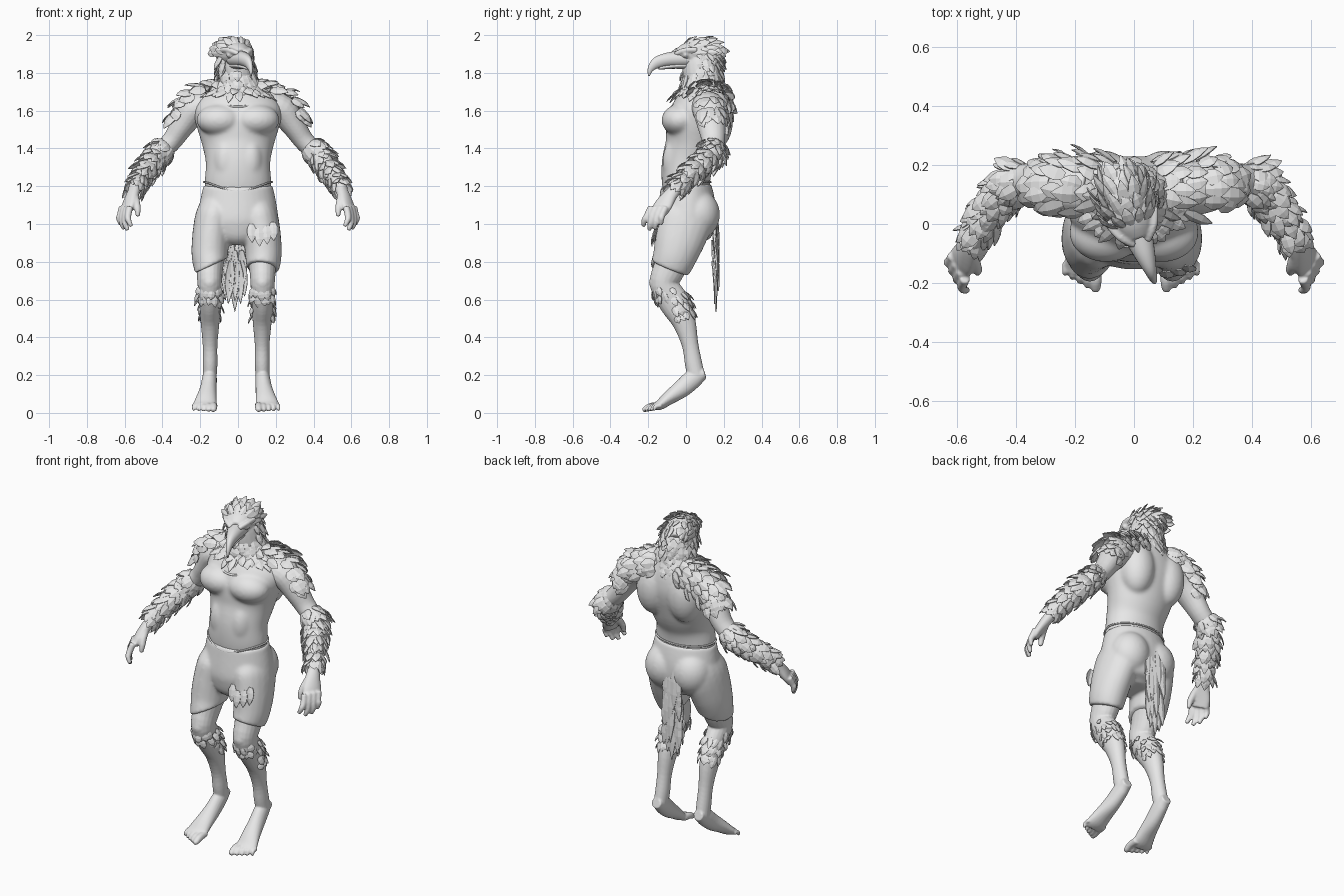
import bpy, bmesh, math, random
from mathutils import Vector, Matrix

random.seed(4)
if "Cube" in bpy.data.objects:
    bpy.data.objects.remove(bpy.data.objects["Cube"])

grey = bpy.data.materials.new("plain grey")
grey.use_nodes = True
grey.diffuse_color = (0.8, 0.8, 0.8, 1)
grey.node_tree.nodes["Principled BSDF"].inputs["Base Color"].default_value = (0.8, 0.8, 0.8, 1)

X, Y, Z = Vector((1, 0, 0)), Vector((0, 1, 0)), Vector((0, 0, 1))


def finish(name, bm, voxel=0, soften=4, thick=0, smooth=True):
    if not thick:
        bmesh.ops.recalc_face_normals(bm, faces=bm.faces)
    mesh = bpy.data.meshes.new(name)
    bm.to_mesh(mesh)
    bm.free()
    ob = bpy.data.objects.new(name, mesh)
    bpy.context.collection.objects.link(ob)
    mesh.materials.append(grey)
    for p in mesh.polygons:
        p.use_smooth = smooth
    if voxel:
        m = ob.modifiers.new("merge", 'REMESH')
        m.mode, m.voxel_size, m.use_smooth_shade = 'VOXEL', voxel, True
        m = ob.modifiers.new("soften", 'SMOOTH')
        m.factor, m.iterations = 0.5, soften
    if thick:
        m = ob.modifiers.new("thickness", 'SOLIDIFY')
        m.thickness = thick


def frames(rings, ref, steps=4):
    """Smooth path of (centre, axis a, axis b) from rings of x, y, z, ra, rb."""
    v = [Vector(r) for r in rings]
    pts = []
    for i in range(len(v) - 1):
        p0, p1, p2, p3 = v[max(i - 1, 0)], v[i], v[i + 1], v[min(i + 2, len(v) - 1)]
        for k in range(steps):
            t = k / steps
            pts.append(p1 + ((p2 - p0) * t + (2 * p0 - 5 * p1 + 4 * p2 - p3) * t * t
                             + (3 * p1 - p0 - 3 * p2 + p3) * t ** 3) / 2)
    pts.append(v[-1])
    out = []
    for i, p in enumerate(pts):
        tan = (pts[min(i + 1, len(pts) - 1)] - pts[max(i - 1, 0)]).to_3d().normalized()
        a = (ref - tan * ref.dot(tan)).normalized()
        out.append((p.to_3d(), a * p[3], tan.cross(a) * p[4]))
    return out


def on_ring(fr, ang):
    return fr[0] + fr[1] * math.cos(ang) + fr[2] * math.sin(ang)


def tube(bm, rings, ref=X, n=20):
    loops = [[bm.verts.new(on_ring(f, k * math.tau / n)) for k in range(n)]
             for f in frames(rings, ref)]
    for a, b in zip(loops, loops[1:]):
        for k in range(n):
            bm.faces.new((a[k], a[(k + 1) % n], b[(k + 1) % n], b[k]))
    bm.faces.new(loops[0])
    bm.faces.new(loops[-1])


def blob(bm, pos, size):
    bmesh.ops.create_uvsphere(bm, u_segments=24, v_segments=14, radius=1,
                              matrix=Matrix.Translation(pos) @ Matrix.Diagonal((*size, 1)))


def feather(bm, pos, along, normal, length, width):
    along = along.normalized()
    side = along.cross(normal).normalized()
    up = side.cross(along)
    rows = []
    for u, w in ((0, .25), (.3, .5), (.62, .45), (.85, .22), (1, .02)):
        mid = pos + along * u * length + up * width * .25 * math.sin(u * 2.6)
        rows.append([bm.verts.new(mid + side * w * width * s - up * abs(s) * w * width * .25)
                     for s in (-1, 0, 1)])
    for a, b in zip(rows, rows[1:]):
        for k in (0, 1):
            bm.faces.new((a[k], a[k + 1], b[k + 1], b[k]))


def plumage(bm, rings, ref, rows, count, length, width, lift=.25, keep=lambda p, n: True):
    fr = frames(rings, ref, 8)
    for r in range(rows):
        i = int(r / rows * (len(fr) - 2))
        for k in range(count):
            ang = (k + r % 2 / 2 + random.uniform(-.25, .25)) * math.tau / count
            p = on_ring(fr[i], ang)
            n = (p - fr[i][0]).normalized()
            if keep(p, n):
                flow = (on_ring(fr[i + 1], ang) - p).normalized()
                turn = fr[i][1].normalized() * random.uniform(-.25, .25)
                feather(bm, p, flow + n * (lift + random.uniform(-.12, .15)) + turn, n,
                        length * random.uniform(.75, 1.2), width * random.uniform(.85, 1.15))


def flip(rings, s, dx=0):
    return [(r[0] * s + dx, *r[1:]) for r in rings]


SIDES = ((1, 0), (-1, -.02))
ARM = [(.16, .115, 1.62, .09, .085), (.235, .125, 1.6, .09, .082), (.295, .135, 1.52, .075, .064),
       (.35, .145, 1.44, .062, .054), (.415, .135, 1.375, .056, .052), (.465, .075, 1.31, .05, .05),
       (.515, 0, 1.24, .042, .042), (.55, -.06, 1.18, .034, .034)]
LEG = [(.12, -.03, .9, .085, .1), (.13, -.09, .76, .07, .085), (.13, -.115, .68, .064, .076),
       (.13, -.06, .58, .058, .08), (.128, -.01, .48, .05, .062), (.128, .022, .36, .039, .044),
       (.128, .04, .26, .039, .046), (.13, .055, .19, .037, .046)]
FOOT = [(.13, .1, .21, .03, .028), (.13, .05, .19, .038, .05), (.137, -.02, .13, .044, .048),
        (.147, -.09, .08, .054, .037), (.155, -.135, .045, .062, .028), (.158, -.165, .032, .06, .02)]

# Torso in a close fitting vest, with chest, back and rib muscles
bm = bmesh.new()
tube(bm, [(0, .01, 1.14, .17, .122), (0, 0, 1.22, .177, .128), (0, .008, 1.32, .17, .137),
          (0, .04, 1.42, .19, .15), (0, .058, 1.52, .22, .162), (0, .08, 1.6, .235, .155),
          (0, .095, 1.67, .19, .13), (0, .1, 1.73, .11, .1), (0, .09, 1.8, .085, .09)], n=40)
for s in (1, -1):
    blob(bm, (s * .095, -.03, 1.55), (.125, .1, .085))
    blob(bm, (s * .105, .15, 1.55), (.1, .1, .16))
    blob(bm, (s * .065, -.03, 1.33), (.075, .095, .14))
finish("torso", bm, .009, 14)

# Arms with hands, legs with feet
for s, dx in SIDES:
    name = "left" if s > 0 else "right"
    across = Vector((-.45 * s, -.9, 0))
    bm = bmesh.new()
    tube(bm, flip(ARM, s), Y)
    tube(bm, flip([(.54, -.04, 1.2, .03, .03), (.56, -.085, 1.15, .042, .03),
                   (.58, -.12, 1.1, .054, .026), (.592, -.145, 1.06, .05, .02)], s), across)
    for i in range(4):
        x, y, drop = .572 + .014 * i, -.185 + .026 * i, (.02, 0, .005, .03)[i]
        tube(bm, flip([(x, y, 1.09, .018, .018), (x + .01, y - .02, 1.045, .018, .018),
                       (x + .008 + .003 * i, y - .035 + .004 * i, 1 + drop, .016, .016),
                       (x - .008 + .005 * i, y - .04 + .005 * i, .967 + drop, .011, .011)], s), Y, 10)
    tube(bm, flip([(.55, -.085, 1.16, .022, .022), (.54, -.13, 1.12, .021, .021),
                   (.532, -.155, 1.08, .018, .018), (.53, -.165, 1.04, .011, .011)], s), Y, 10)
    finish(name + "_arm", bm, .006)
    bm = bmesh.new()
    tube(bm, flip(LEG, s, dx))
    tube(bm, flip(FOOT, s, dx))
    blob(bm, (s * .13 + dx, -.15, .69), (.045, .045, .05))
    for i in range(5):
        x, r = .107 + .026 * i, .02 - .0022 * i
        tube(bm, flip([(x + .002, -.13, .04, r, r), (x + .002, -.185 + .006 * i, .034, r, r),
                       (x + .003, -.215 + .012 * i, .02, r * .9, r * .8),
                       (x + .003, -.23 + .014 * i, .014, r * .5, r * .5)], s, dx), X, 10)
    finish(name + "_leg", bm, .005)

# Shorts with one slanted hem
bm = bmesh.new()
SHORT = [(.09, .005, 1.15, .07, .1), (.108, 0, 1.05, .1, .148), (.128, -.03, .93, .1, .137),
         (.135, -.06, .83, .096, .117), (.13, -.085, .765, .088, .106)]
tube(bm, flip(SHORT + [(.13, -.1, .69, .086, .1)], -1, -.015))
bmesh.ops.bisect_plane(bm, geom=bm.verts[:] + bm.edges[:] + bm.faces[:], clear_outer=True,
                       plane_co=(-.15, -.08, .775), plane_no=(.47, 0, -1))
bmesh.ops.holes_fill(bm, edges=[e for e in bm.edges if e.is_boundary])
tube(bm, SHORT)
tube(bm, [(0, 0, 1.205, .183, .134), (0, .005, 1.1, .205, .152), (0, 0, 1.0, .212, .155),
          (0, -.01, .93, .16, .13), (0, -.01, .89, .07, .08)], n=32)
for s in (1, -1):
    blob(bm, (s * .088, .065, 1.05), (.115, .115, .13))
finish("shorts", bm, .008, 16)

# Torn cloth flaps on one thigh
bm = bmesh.new()
for x, z in ((.07, 1.0), (.11, .98), (.15, .99), (.185, 1.01)):
    feather(bm, Vector((x, -.165 - (1 - z) * .12 + abs(x - .12) * .3, z)), Vector((.05, -.12, -1)),
            -Y, .1, .05)
finish("torn_flaps", bm, thick=.004, smooth=False)


# Vest edges
def trim(name, pts, r, closed):
    cu = bpy.data.curves.new(name, 'CURVE')
    cu.dimensions, cu.bevel_depth, cu.bevel_resolution = '3D', r, 1
    sp = cu.splines.new('POLY')
    sp.points.add(len(pts) - 1)
    for p, c in zip(sp.points, pts):
        p.co = (*c, 1)
    sp.use_cyclic_u = closed
    cu.materials.append(grey)
    bpy.context.collection.objects.link(bpy.data.objects.new(name, cu))


turns = [k * math.tau / 40 for k in range(40)]
trim("vest_hem", [(.18 * math.cos(a), .131 * math.sin(a),
                   1.222 - .045 * max(0, -math.sin(a)) ** 3) for a in turns], .005, True)
trim("neckline", [(.14 * math.cos(a), .052 + .13 * math.sin(a), 1.7 + .08 * math.sin(a))
                  for a in turns[20:]], .006, False)

# Head, turned slightly to its left
FWD = Vector((.33, -.945, 0)).normalized()
SIDE = Vector((-FWD.y, FWD.x, 0))
HEAD = Vector((-.02, .06, 0))


def head_rings(rows):
    return [(*(HEAD + FWD * d + Z * z), a, b) for d, z, a, b in rows]


bm = bmesh.new()
tube(bm, [(0, .1, 1.7, .11, .1), (0, .085, 1.78, .09, .1), (-.01, .075, 1.86, .085, .095),
          (-.02, .07, 1.92, .07, .07)])
CROWN = [(.11, 1.893, .045, .036), (.06, 1.9, .074, .06), (0, 1.903, .09, .07),
         (-.06, 1.9, .085, .066), (-.11, 1.875, .05, .05)]
tube(bm, head_rings(CROWN), SIDE)
for s in (1, -1):
    brow = [HEAD + FWD * d + SIDE * s * w + Z * z
            for d, w, z in ((.13, .022, 1.9), (.09, .06, 1.92), (.03, .084, 1.922))]
    tube(bm, [(*p, .014, .014) for p in brow], Z, 10)
    blob(bm, HEAD + FWD * .085 + SIDE * s * .058 + Z * 1.895, (.016, .016, .014))
finish("head", bm, .006)

# Hooked beak
bm = bmesh.new()
tube(bm, head_rings([(.05, 1.875, .064, .047), (.12, 1.873, .047, .042), (.18, 1.868, .034, .036),
                     (.23, 1.852, .021, .03), (.262, 1.82, .012, .017), (.272, 1.783, .003, .004)]),
     SIDE)
tube(bm, head_rings([(.03, 1.84, .052, .025), (.12, 1.838, .036, .016), (.215, 1.826, .015, .009)]),
     SIDE)
finish("beak", bm)

# Feathers of the crown and neck
bm = bmesh.new()
plumage(bm, head_rings(CROWN), SIDE, 7, 15, .08, .04, .14,
        lambda p, n: n.z > -.1 and (p - HEAD).dot(FWD) < .085)
plumage(bm, [(-.015, .07, 1.92, .08, .085), (-.01, .08, 1.85, .086, .097),
             (0, .085, 1.77, .092, .1), (0, .085, 1.715, .125, .11), (0, .08, 1.675, .165, .125)],
        X, 11, 17, .08, .046, .15, lambda p, n: p.z < 1.82 or n.dot(FWD) < .45)
finish("neck_feathers", bm, thick=.004, smooth=False)

# Feathers of the shoulders, forearms and calves
for s, dx in SIDES:
    name = "left" if s > 0 else "right"
    bm = bmesh.new()
    facing = Vector((s * .5, .4, .75))
    plumage(bm, flip([(.06, .115, 1.69, .1, .06), (.15, .115, 1.66, .11, .08),
                      (.23, .12, 1.62, .1, .086), (.275, .128, 1.565, .086, .074),
                      (.29, .13, 1.54, .08, .068)], s), Y, 7, 14, .088, .06, .16,
            lambda p, n: n.dot(facing) > .1)
    finish(name + "_shoulder_feathers", bm, thick=.004, smooth=False)
    bm = bmesh.new()
    plumage(bm, flip([(.37, .145, 1.415, .06, .052)] + ARM[4:], s), Y, 9, 12, .08, .052, .27)
    finish(name + "_forearm_feathers", bm, thick=.004, smooth=False)
    bm = bmesh.new()
    plumage(bm, flip(LEG[2:5], s, dx), X, 5, 14, .058, .036, .13,
            lambda p, n: p.z < .665 and (p.z > .59 or n.y > -.4))
    finish(name + "_calf_feathers", bm, thick=.004, smooth=False)

# Hanging tail
bm = bmesh.new()
for r in range(6):
    for k in range(-2, 3):
        root = Vector((-.018 + k * .018, .15 + random.uniform(-.01, .015), 1.08 - r * .055))
        spread = Vector((k * .04 + random.uniform(-.03, .03), .02, -1))
        feather(bm, root, spread, Y, .27 - abs(k) * .04, .05)
finish("tail", bm, thick=.008, smooth=False)
